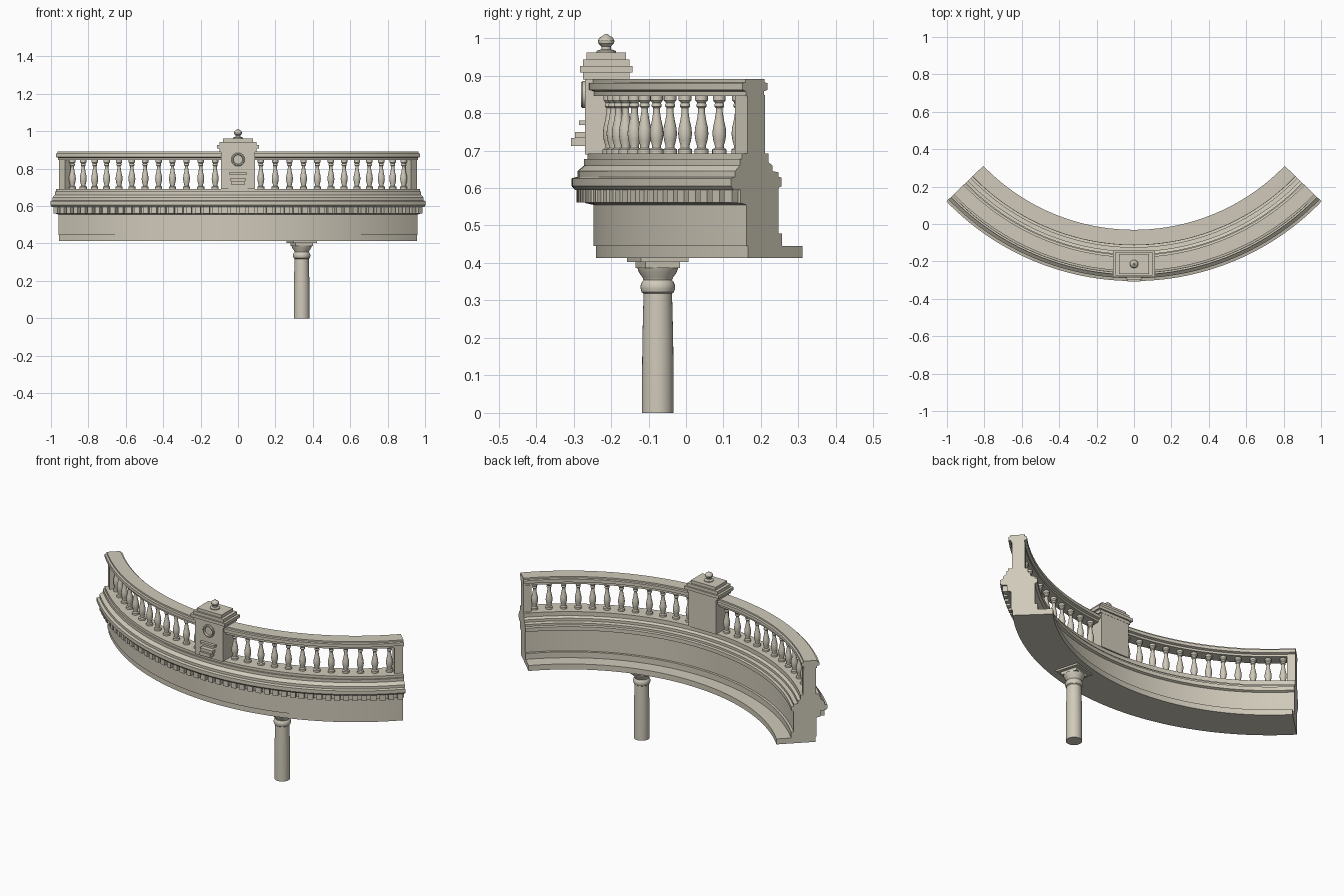
import bpy, bmesh
from math import sin, cos, pi, radians
from mathutils import Matrix, Vector

if "Cube" in bpy.data.objects:
    bpy.data.objects.remove(bpy.data.objects["Cube"], do_unlink=True)

CENTRE_Y = 1.089      # centre of the curved plan
HALF_ANGLE = 46       # degrees each side of the middle

stone = bpy.data.materials.new("pale_stone")
stone.use_nodes = True
colour = (0.63, 0.59, 0.49, 1)
stone.diffuse_color = colour
stone.node_tree.nodes["Principled BSDF"].inputs["Base Color"].default_value = colour


def on_arc(radius, angle, z=0.0):
    a = radians(angle)
    return Vector((radius * sin(a), CENTRE_Y - radius * cos(a), z))


def finish(bm, name, location=(0, 0, 0), turn=0):
    bmesh.ops.recalc_face_normals(bm, faces=bm.faces)
    mesh = bpy.data.meshes.new(name)
    bm.to_mesh(mesh)
    bm.free()
    mesh.materials.append(stone)
    mesh.shade_smooth()
    mesh.set_sharp_from_angle(angle=radians(32))
    return place(mesh, name, location, turn)


def place(mesh, name, location, turn=0):
    obj = bpy.data.objects.new(name, mesh)
    obj.location = location
    obj.rotation_euler.z = radians(turn)
    bpy.context.collection.objects.link(obj)
    return obj


def add_sweep(bm, profile, start, end, steps):
    """Sweep a closed (radius, z) profile around the plan centre."""
    rings = []
    for i in range(steps + 1):
        angle = start + (end - start) * i / steps
        rings.append([bm.verts.new(on_arc(r, angle, z)) for r, z in profile])
    count = len(profile)
    for a, b in zip(rings, rings[1:]):
        for j in range(count):
            k = (j + 1) % count
            bm.faces.new((a[j], a[k], b[k], b[j]))
    bm.faces.new(rings[0])
    bm.faces.new(rings[-1])


def sweep(name, profile, start=-HALF_ANGLE, end=HALF_ANGLE, steps=56):
    bm = bmesh.new()
    add_sweep(bm, profile, start, end, steps)
    return finish(bm, name)


def band(inner, outer, low, high):
    return [(outer, low), (outer, high), (inner, high), (inner, low)]


def lathe(name, profile, location, sides=24):
    """Turn an open (radius, z) profile about its own upright axis."""
    bm = bmesh.new()
    rings = []
    for r, z in profile:
        rings.append([bm.verts.new((r * cos(2 * pi * i / sides), r * sin(2 * pi * i / sides), z))
                      for i in range(sides)])
    for a, b in zip(rings, rings[1:]):
        for i in range(sides):
            k = (i + 1) % sides
            bm.faces.new((a[i], a[k], b[k], b[i]))
    bm.faces.new(rings[0])
    bm.faces.new(rings[-1])
    return finish(bm, name, location)


def box(name, half_x, front, back, low, high, location=(0, 0, 0), turn=0):
    bm = bmesh.new()
    size = Matrix.Diagonal((2 * half_x, back - front, high - low, 1))
    middle = Matrix.Translation((0, (front + back) / 2, (low + high) / 2))
    bmesh.ops.create_cube(bm, size=1, matrix=middle @ size)
    return finish(bm, name, location, turn)


# Curved wall with base ledge, cornice and upper plinth
outer_side = [(1.329, .413), (1.329, .445), (1.336, .445), (1.336, .555), (1.358, .56),
              (1.358, .595), (1.385, .595), (1.394, .605), (1.394, .626), (1.379, .63),
              (1.379, .645), (1.361, .66), (1.361, .677), (1.352, .677), (1.352, .692)]
inner_side = [(1.25, .692), (1.25, .668), (1.235, .66), (1.235, .645), (1.213, .642),
              (1.213, .63), (1.2, .627), (1.2, .605), (1.213, .6), (1.213, .479),
              (1.199, .479), (1.199, .445), (1.12, .445), (1.12, .413)]
sweep("curved_wall", outer_side + inner_side)

# Row of dentils under the cornice
bm = bmesh.new()
for i in range(HALF_ANGLE):
    middle = 2 * i - HALF_ANGLE + 1
    add_sweep(bm, band(1.35, 1.381, .561, .597), middle - .62, middle + .62, 1)
finish(bm, "dentils")

# Handrail
rail_outer = [(1.338, .846), (1.338, .858), (1.351, .862), (1.351, .88), (1.34, .882), (1.34, .891)]
rail_middle = 1.303
rail_inner = [(2 * rail_middle - r, z) for r, z in reversed(rail_outer)]
sweep("handrail", rail_outer + rail_inner)

# Balusters and end posts, mirrored about the middle
baluster_profile = [(.019, 0), (.019, .012), (.012, .016), (.012, .022), (.016, .036), (.0185, .053),
                    (.017, .07), (.0125, .09), (.009, .112), (.009, .122), (.013, .126),
                    (.013, .132), (.011, .136), (.017, .143), (.017, .156)]
baluster_mesh = None
for side, label in ((1, "left"), (-1, "right")):
    for i in range(12):
        spot = on_arc(1.298, side * (5.4 + 3.42 * i), .691)
        name = f"{label}_baluster_{i + 1}"
        if baluster_mesh is None:
            baluster_mesh = lathe(name, baluster_profile, spot, 16).data
        else:
            place(baluster_mesh, name, spot)
    ends = sorted((side * 44, side * HALF_ANGLE))
    sweep(f"{label}_end_post", band(1.264, 1.332, .69, .848), *ends, steps=2)

# Central pedestal with stepped cap
box("pedestal", .09, -.27, -.152, .69, .892)
cap_middle = -.213
for i, (half_x, half_y) in enumerate(((.1, .062), (.112, .07), (.098, .062), (.08, .053))):
    low = .89 + i * .0178
    box(f"pedestal_cap_{i + 1}", half_x, cap_middle - half_y, cap_middle + half_y, low, low + .0178)

# Finial
lathe("finial", [(.026, 0), (.026, .006), (.013, .01), (.013, .018), (.021, .026), (.022, .033),
                 (.018, .041), (.008, .047), (.004, .051)], (0, cap_middle, .96))

# Round medallion on the pedestal front
ring = lathe("medallion_ring", [(.024, 0), (.024, .003), (.027, .01), (.033, .01),
                                (.036, .006), (.036, 0)], (0, -.27, .849), 32)
ring.rotation_euler.x = pi / 2

# Stepped bracket under the medallion
box("bracket_top", .048, -.286, -.265, .768, .78)
box("bracket_middle", .041, -.296, -.265, .733, .75)
box("bracket_bottom", .034, -.307, -.265, .712, .733)

# Column with square capital turned to follow the curve
column_angle = 16.3
column_spot = on_arc(1.213, column_angle)
lathe("column", [(.042, 0), (.042, .1), (.041, .2), (.038, .318), (.043, .322), (.046, .332),
                 (.046, .34), (.042, .35), (.038, .354), (.041, .362), (.05, .374),
                 (.055, .388)], column_spot, 32)
for name, half, low, high in (("capital_lower", .048, .386, .404), ("capital_upper", .066, .403, .415)):
    box(name, half, -half, half, low, high, column_spot, column_angle)
